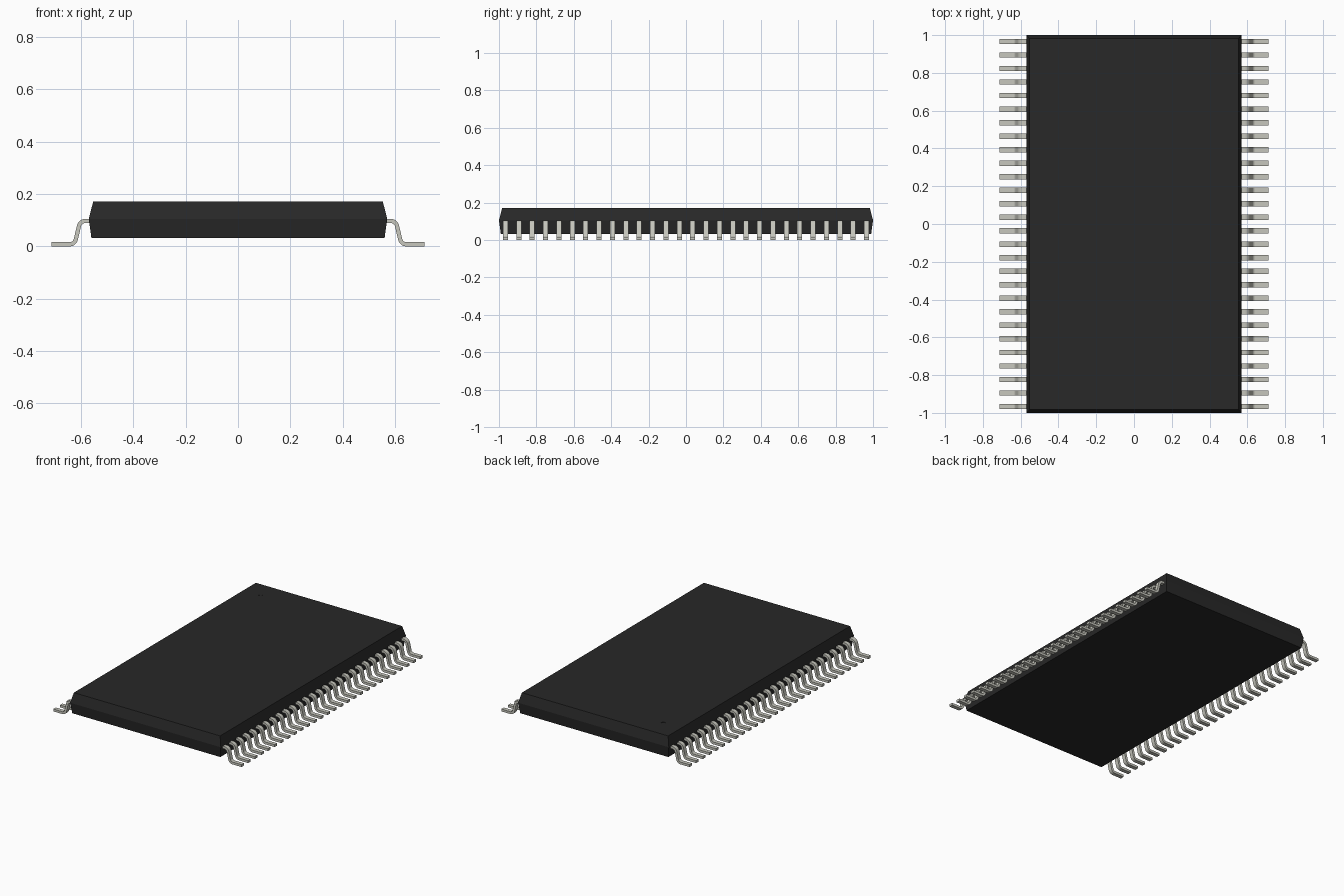
import bpy, bmesh, math
from mathutils import Vector

cube = bpy.data.objects.get("Cube")
if cube:
    bpy.data.objects.remove(cube, do_unlink=True)


def material(name, rgb):
    m = bpy.data.materials.new(name)
    m.use_nodes = True
    m.diffuse_color = (*rgb, 1)
    m.node_tree.nodes["Principled BSDF"].inputs["Base Color"].default_value = (*rgb, 1)
    return m


black = material("black plastic", (0.021, 0.021, 0.021))
metal = material("tinned metal", (0.57, 0.57, 0.51))


def add_object(name, bm, mat):
    bmesh.ops.recalc_face_normals(bm, faces=bm.faces[:])
    mesh = bpy.data.meshes.new(name)
    bm.to_mesh(mesh)
    bm.free()
    mesh.materials.append(mat)
    ob = bpy.data.objects.new(name, mesh)
    bpy.context.collection.objects.link(ob)
    return ob


# Package body: three rectangles stacked, widest at the mould seam
bm = bmesh.new()
rings = []
for hx, hy, z in ((0.560, 0.990, 0.032), (0.570, 1.0, 0.105), (0.553, 0.983, 0.172)):
    rings.append([bm.verts.new((sx * hx, sy * hy, z))
                  for sx, sy in ((-1, -1), (1, -1), (1, 1), (-1, 1))])
for a, b in zip(rings, rings[1:]):
    for i in range(4):
        j = (i + 1) % 4
        bm.faces.new((a[i], a[j], b[j], b[i]))
bm.faces.new(rings[0][::-1])
bm.faces.new(rings[-1])
body = add_object("package_body", bm, black)

# Shallow round dimple marking the first lead
bm = bmesh.new()
bmesh.ops.create_cone(bm, cap_ends=True, segments=24, radius1=0.014, radius2=0.014, depth=0.02)
bmesh.ops.translate(bm, verts=bm.verts, vec=(-0.42, 0.845, 0.18))
cutter = add_object("dimple_cutter", bm, black)
cutter.hide_render = True
cut = body.modifiers.new("dimple", 'BOOLEAN')
cut.operation = 'DIFFERENCE'
cut.solver = 'EXACT'
cut.object = cutter
bpy.context.view_layer.objects.active = body
bpy.ops.object.modifier_apply(modifier=cut.name)
bpy.data.objects.remove(cutter, do_unlink=True)


def rounded_path(points, radius, steps=6):
    """Polyline with its inner corners replaced by arcs."""
    pts = [Vector(p) for p in points]
    out = [pts[0]]
    for p, c, n in zip(pts, pts[1:], pts[2:]):
        u, v = (p - c).normalized(), (n - c).normalized()
        half = u.angle(v) / 2
        centre = c + (u + v).normalized() * radius / math.sin(half)
        start = c + u * radius / math.tan(half) - centre
        end = c + v * radius / math.tan(half) - centre
        out += [centre + start.lerp(end, i / steps).normalized() * radius
                for i in range(steps + 1)]
    return out + [pts[-1]]


# One gull-wing lead: a flat strip following the bent path
THICK, WIDTH, COUNT, PITCH = 0.016, 0.027, 28, 0.0715
path = rounded_path([(0.54, 0.097), (0.603, 0.097), (0.624, 0.008), (0.712, 0.008)], 0.024)
first_y = -PITCH * (COUNT - 1) / 2
bm = bmesh.new()
sections = []
for i, p in enumerate(path):
    t = (path[min(i + 1, len(path) - 1)] - path[max(i - 1, 0)]).normalized()
    n = Vector((-t.y, t.x)) * THICK / 2
    sections.append([bm.verts.new((q.x, first_y + s * WIDTH / 2, q.y))
                     for q, s in ((p + n, -1), (p + n, 1), (p - n, 1), (p - n, -1))])
for a, b in zip(sections, sections[1:]):
    for i in range(4):
        j = (i + 1) % 4
        bm.faces.new((a[i], a[j], b[j], b[i]))
bm.faces.new(sections[0])
bm.faces.new(sections[-1][::-1])
leads = add_object("leads", bm, metal)

# Smooth bends, sharp strip edges
bpy.ops.object.select_all(action='DESELECT')
leads.select_set(True)
bpy.context.view_layer.objects.active = leads
bpy.ops.object.shade_smooth_by_angle(angle=math.radians(35))

# Repeat the lead along the side and mirror to the other side
row = leads.modifiers.new("row", 'ARRAY')
row.count = COUNT
row.use_relative_offset = False
row.use_constant_offset = True
row.constant_offset_displace = (0, PITCH, 0)
mirror = leads.modifiers.new("both sides", 'MIRROR')
mirror.use_axis = (True, False, False)
